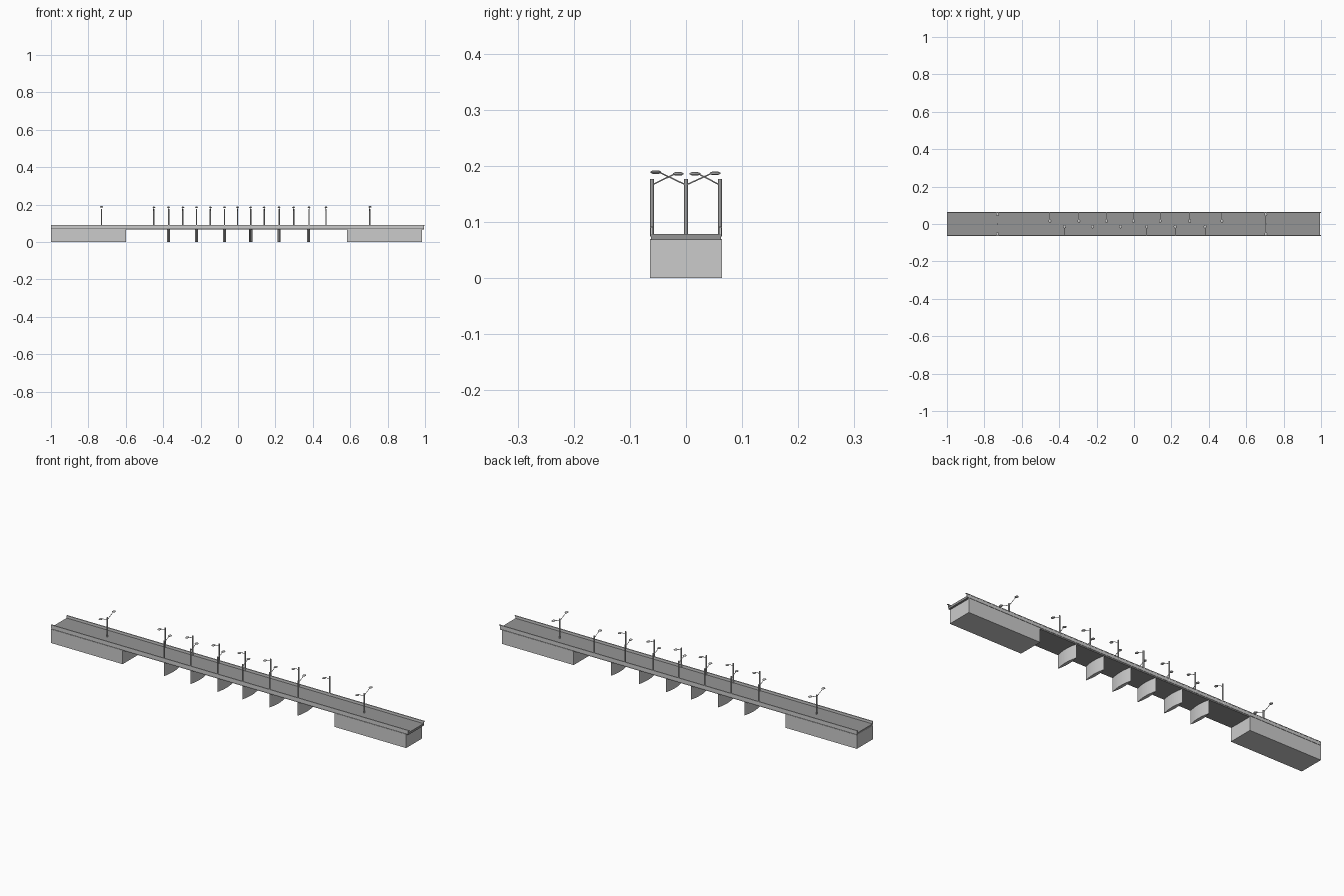
import bpy, math
from mathutils import Vector

if "Cube" in bpy.data.objects:
    bpy.data.objects.remove(bpy.data.objects["Cube"])


def mesh_object(name, verts, faces):
    me = bpy.data.meshes.new(name)
    me.from_pydata(verts, [], faces)
    me.update()
    ob = bpy.data.objects.new(name, me)
    bpy.context.collection.objects.link(ob)
    return ob


def prism(name, outline, z0, z1):
    n = len(outline)
    verts = [(x, y, z) for z in (z0, z1) for x, y in outline]
    faces = [tuple(reversed(range(n))), tuple(range(n, 2 * n))]
    faces += [(i, (i + 1) % n, n + (i + 1) % n, n + i) for i in range(n)]
    return mesh_object(name, verts, faces)


def box(name, x0, x1, y0, y1, z0, z1):
    return prism(name, [(x0, y0), (x1, y0), (x1, y1), (x0, y1)], z0, z1)


def rod(name, a, b, radius, sides=8):
    a, b = Vector(a), Vector(b)
    bpy.ops.mesh.primitive_cylinder_add(vertices=sides, radius=radius,
                                        depth=(b - a).length, location=(a + b) / 2)
    ob = bpy.context.object
    ob.name = name
    ob.rotation_euler = (b - a).to_track_quat('Z', 'Y').to_euler()
    bpy.ops.object.shade_smooth_by_angle()
    return ob


def lamp_head(x, y, z):
    # Flattened oval lantern with a wider lower rim
    rings = [(0.6, -0.003), (1.0, -0.001), (1.0, 0.001), (0.55, 0.003)]
    n = 10
    verts = [(x + 0.008 * s * math.cos(2 * math.pi * i / n),
              y + 0.010 * s * math.sin(2 * math.pi * i / n), z + dz)
             for s, dz in rings for i in range(n)]
    faces = [tuple(reversed(range(n))), tuple(range(3 * n, 4 * n))]
    faces += [(r * n + i, r * n + (i + 1) % n, (r + 1) * n + (i + 1) % n, (r + 1) * n + i)
              for r in range(3) for i in range(n)]
    mesh_object("lamp_head", verts, faces)


def lamp(x, y, heads):
    rod("lamp_post", (x, y, 0.074), (x, y, 0.177), 0.0035)
    for hy, hz in heads:
        side = math.copysign(1, hy - y)
        rod("lamp_arm", (x, y, 0.166), (x, hy - side * 0.008, hz - 0.001), 0.0012, 6)
        lamp_head(x, hy, hz)


# Dark road deck
deck = box("road_deck", -1, 0.995, -0.062, 0.062, 0.068, 0.079)
asphalt = bpy.data.materials.new("asphalt")
asphalt.diffuse_color = (0.3, 0.3, 0.3, 1)
asphalt.use_nodes = True
asphalt.node_tree.nodes["Principled BSDF"].inputs["Base Color"].default_value = asphalt.diffuse_color
deck.data.materials.append(asphalt)

# Parapets with a slightly wider coping
for s in (-1, 1):
    y0, y1 = sorted((s * 0.060, s * 0.0635))
    box("parapet", -1, 0.995, y0, y1, 0.074, 0.089)
    y0, y1 = sorted((s * 0.0592, s * 0.0645))
    box("parapet_coping", -1, 1.0, y0, y1, 0.089, 0.092)

# Solid abutments at both ends
box("left_abutment", -1, -0.6, -0.064, 0.064, 0, 0.07)
box("right_abutment", 0.583, 0.985, -0.064, 0.064, 0, 0.07)

# Piers with pointed, curved cutwaters
for x in (-0.371, -0.222, -0.072, 0.068, 0.22, 0.377):
    ys = [-0.062 + 0.124 * i / 10 for i in range(11)]
    half = [(0.0085 * (1 - (y / 0.062) ** 2), y) for y in ys]
    outline = [(x + w, y) for w, y in half] + [(x - w, y) for w, y in half[-2:0:-1]]
    prism("pier", outline, 0, 0.07)

# Lamps along both edges, alternating
for x in (-0.45, -0.295, -0.148, -0.003, 0.14, 0.298, 0.47):
    lamp(x, 0.0605, [(0.016, 0.186)])
for x in (-0.371, -0.222, -0.072, 0.068, 0.22, 0.38):
    lamp(x, -0.0605, [(-0.014, 0.186)])

# Double-armed lamps in the middle of the road
for x in (-0.73, 0.705):
    lamp(x, 0, [(-0.054, 0.189), (0.052, 0.187)])
